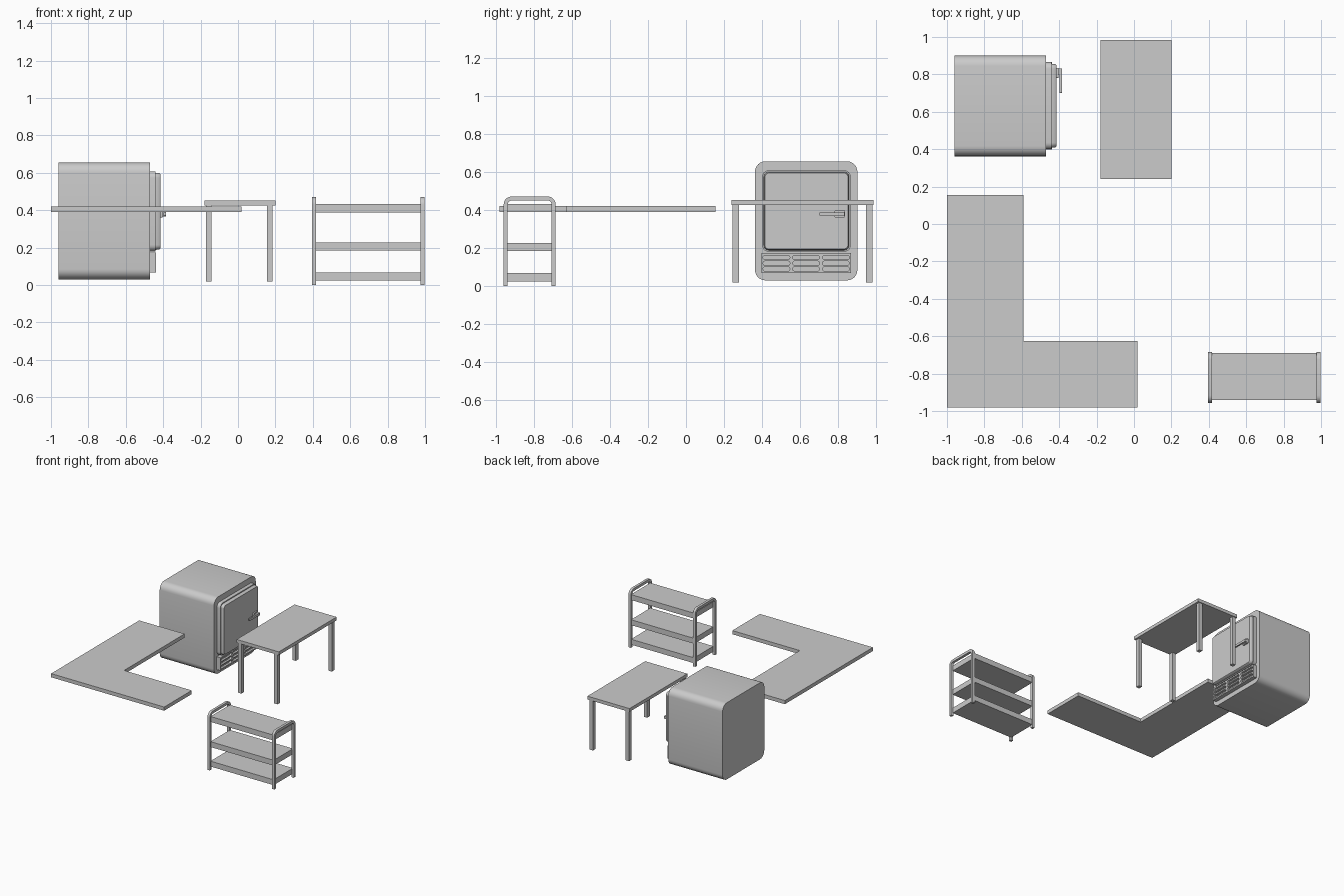
import bpy, bmesh
from math import sin, cos, pi, radians

cube = bpy.data.objects.get("Cube")
if cube:
    bpy.data.objects.remove(cube, do_unlink=True)

GREY = (0.6, 0.6, 0.6, 1)
grey = bpy.data.materials.new("plain grey")
grey.use_nodes = True
grey.diffuse_color = GREY
grey.node_tree.nodes["Principled BSDF"].inputs["Base Color"].default_value = GREY


def finish(name, bm, smooth=False):
    bmesh.ops.recalc_face_normals(bm, faces=bm.faces)
    mesh = bpy.data.meshes.new(name)
    bm.to_mesh(mesh)
    bm.free()
    mesh.materials.append(grey)
    if smooth:
        mesh.polygons.foreach_set("use_smooth", [True] * len(mesh.polygons))
        mesh.set_sharp_from_angle(angle=radians(35))
    obj = bpy.data.objects.new(name, mesh)
    bpy.context.collection.objects.link(obj)
    return obj


def add_loft(bm, rings):
    """Skin a list of matching point rings and cap both ends."""
    loops = [[bm.verts.new(p) for p in ring] for ring in rings]
    n = len(loops[0])
    for a, b in zip(loops, loops[1:]):
        for i in range(n):
            j = (i + 1) % n
            bm.faces.new((a[i], a[j], b[j], b[i]))
    bm.faces.new(loops[0])
    bm.faces.new(loops[-1])


def prism(name, outline, lo, hi, axis="x", smooth=False):
    bm = bmesh.new()
    place = (lambda p, h: (h, *p)) if axis == "x" else (lambda p, h: (*p, h))
    add_loft(bm, [[place(p, h) for p in outline] for h in (lo, hi)])
    return finish(name, bm, smooth)


def box(name, x, y, z):
    outline = [(x[0], y[0]), (x[1], y[0]), (x[1], y[1]), (x[0], y[1])]
    return prism(name, outline, z[0], z[1], "z")


def arc(cy, cz, r, start, steps=6):
    return [(cy + r * cos(start + pi / 2 * i / steps),
             cz + r * sin(start + pi / 2 * i / steps)) for i in range(steps + 1)]


def rounded(y, z, r):
    """Rounded rectangle in the y-z plane."""
    corners = [(y[1] - r, z[1] - r), (y[0] + r, z[1] - r),
               (y[0] + r, z[0] + r), (y[1] - r, z[0] + r)]
    return [p for k, c in enumerate(corners) for p in arc(*c, r, k * pi / 2)]


# L-shaped counter
prism("counter_top", [(-1, -0.98), (0.02, -0.98), (0.02, -0.625),
                      (-0.59, -0.625), (-0.59, 0.155), (-1, 0.155)],
      0.39, 0.42, "z")

# Table with four square legs
box("table_top", (-0.18, 0.2), (0.24, 0.985), (0.425, 0.452))
for side, x in (("right", -0.171), ("left", 0.155)):
    for end, y in (("front", 0.245), ("back", 0.945)):
        box(f"table_leg_{end}_{side}", (x, x + 0.03), (y, y + 0.033), (0.018, 0.425))

# Three-tier rack held between two hoop frames
for tier, z in (("bottom", 0.024), ("middle", 0.183), ("top", 0.388)):
    box(f"rack_shelf_{tier}", (0.41, 0.98), (-0.94, -0.69), (z, z + 0.044))
Y0, Y1, TOP, TUBE, R = -0.957, -0.685, 0.47, 0.021, 0.04
outer = [(Y1, 0)] + arc(Y1 - R, TOP - R, R, 0) + arc(Y0 + R, TOP - R, R, pi / 2) + [(Y0, 0)]
inner = ([(Y1 - TUBE, 0)] + arc(Y1 - R, TOP - R, R - TUBE, 0)
         + arc(Y0 + R, TOP - R, R - TUBE, pi / 2) + [(Y0 + TUBE, 0)])
for side, x in (("right", 0.395), ("left", 0.977)):
    bm = bmesh.new()
    rings = []
    for o, i in zip(outer, inner):
        rings.append([(x, *o), (x + 0.021, *o), (x + 0.021, *i), (x, *i)])
    add_loft(bm, rings)
    finish(f"rack_frame_{side}", bm, True)

# Fridge body
prism("fridge_body", rounded((0.362, 0.9), (0.03, 0.655), 0.055), -0.96, -0.47, smooth=True)

# Fridge door, stepping in from the seal to the front panel
bm = bmesh.new()
rings = []
for x, inset in ((-0.475, 0), (-0.44, 0), (-0.44, 0.008), (-0.421, 0.01), (-0.415, 0.015)):
    outline = rounded((0.4 + inset, 0.865 - inset), (0.18 + inset, 0.608 - inset), 0.035 - inset)
    rings.append([(x, *p) for p in outline])
add_loft(bm, rings)
finish("fridge_door", bm, True)

# Vent panel with rows of pill-shaped slots
vent = box("fridge_vent", (-0.475, -0.438), (0.397, 0.865), (0.068, 0.173))
bm = bmesh.new()
for col in range(3):
    for row in range(3):
        y, z = 0.405 + col * 0.156, 0.079 + row * 0.03
        outline = rounded((y, y + 0.14), (z, z + 0.022), 0.01)
        add_loft(bm, [[(x, *p) for p in outline] for x in (-0.455, -0.42)])
cutter = finish("vent_slot_cutter", bm)
cutter.hide_render = True
cut = vent.modifiers.new("slots", "BOOLEAN")
cut.operation = "DIFFERENCE"
cut.object = cutter
cut.solver = "EXACT"
graph = bpy.context.evaluated_depsgraph_get()
carved = bpy.data.meshes.new_from_object(vent.evaluated_get(graph))
vent.modifiers.clear()
vent.data = carved
bpy.data.objects.remove(cutter, do_unlink=True)

# Door handle: mount and lever
prism("handle_mount", rounded((0.78, 0.835), (0.36, 0.398), 0.006), -0.42, -0.403, smooth=True)
box("handle_stem", (-0.405, -0.386), (0.8, 0.832), (0.367, 0.389))
prism("handle_lever", rounded((0.7, 0.832), (0.369, 0.387), 0.006), -0.397, -0.386, smooth=True)
